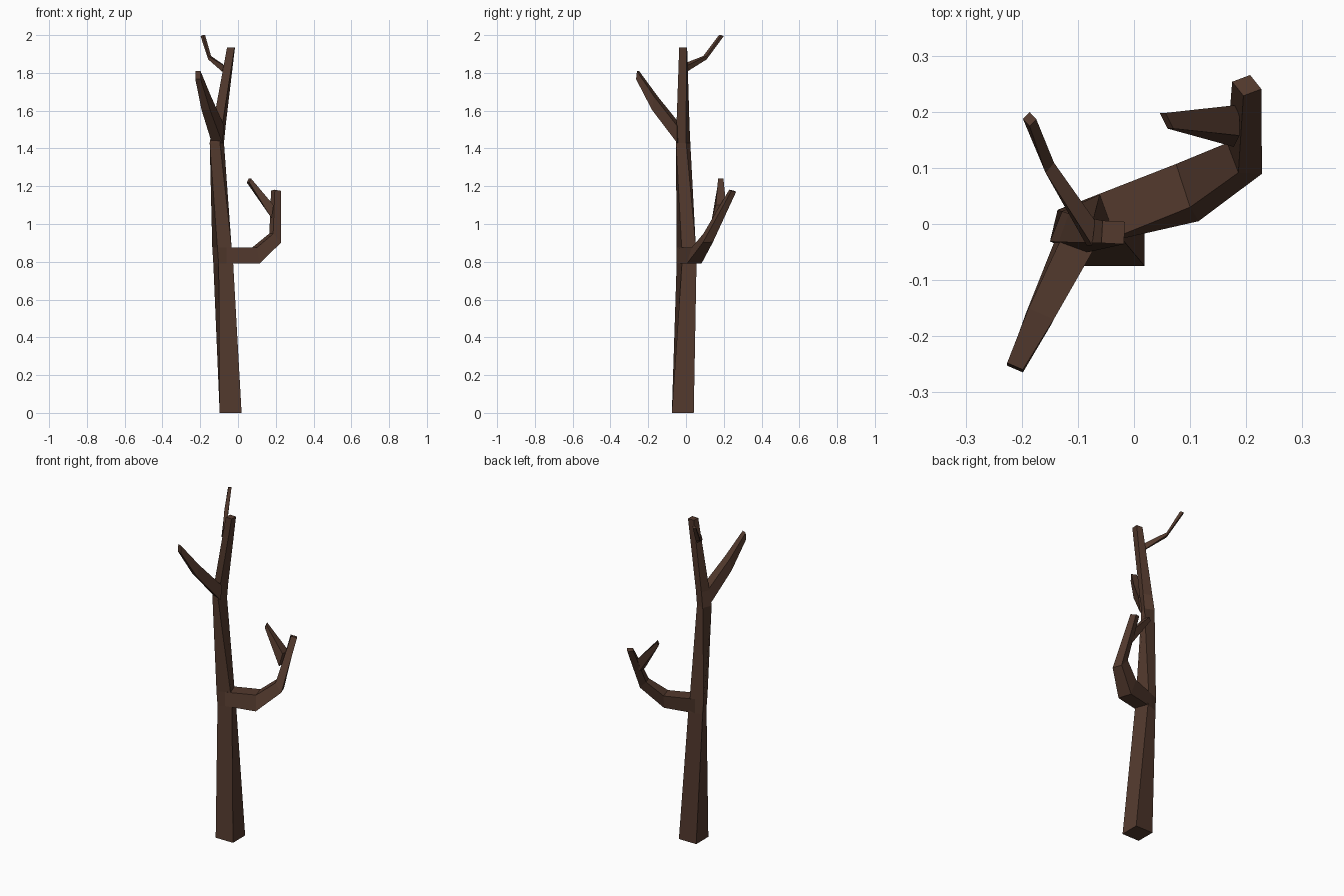
import bpy, bmesh, math
from mathutils import Vector

bark = bpy.data.materials.new("dark_brown_bark")
bark.diffuse_color = (0.087, 0.042, 0.027, 1)


def limb(name, sections):
    """Four-sided limb lofted through (centre, across, up) sections, capped at both ends."""
    bm = bmesh.new()
    rings = []
    for centre, across, up in sections:
        c, a, u = Vector(centre), Vector(across) / 2, Vector(up) / 2
        rings.append([bm.verts.new(p) for p in (c - a - u, c + a - u, c + a + u, c - a + u)])
    for low, high in zip(rings, rings[1:]):
        for i in range(4):
            j = (i + 1) % 4
            bm.faces.new((low[i], low[j], high[j], high[i]))
    bm.faces.new(rings[0][::-1])
    bm.faces.new(rings[-1])
    bmesh.ops.recalc_face_normals(bm, faces=bm.faces)
    mesh = bpy.data.meshes.new(name)
    bm.to_mesh(mesh)
    bm.free()
    mesh.materials.append(bark)
    obj = bpy.data.objects.new(name, mesh)
    bpy.context.collection.objects.link(obj)
    return obj


def level(x, y, z, size, degrees):
    """Horizontal square section turned about z."""
    c, s = size * math.cos(math.radians(degrees)), size * math.sin(math.radians(degrees))
    return (x, y, z), (c, s, 0), (-s, c, 0)


# Trunk: tapering and twisting toward each branch
limb("trunk", [
    level(-0.039, -0.017, 0.0, 0.116, 0),
    level(-0.078, 0.003, 0.79, 0.082, 20),
    level(-0.085, 0.001, 0.875, 0.080, 20),
    level(-0.112, -0.015, 1.43, 0.058, -22),
    level(-0.100, -0.016, 1.52, 0.054, -20),
    level(-0.037, -0.015, 1.935, 0.040, -3),
])

# Large branch: runs level, then bends upward
limb("large_branch", [
    ((-0.075, 0.004, 0.833), (-0.028, 0.078, 0), (0, 0, 0.085)),
    ((0.095, 0.056, 0.833), (-0.025, 0.077, 0), (-0.015, 0.025, 0.085)),
    ((0.197, 0.117, 0.926), (-0.020, 0.053, 0.002), (-0.042, 0.002, 0.046)),
    ((0.201, 0.247, 1.176), (-0.020, 0.025, -0.005), (-0.032, -0.012, 0.006)),
])

# Side shoot on the large branch
limb("side_shoot", [
    ((0.183, 0.175, 1.065), (0, 0.055, 0), (0.010, 0.020, 0.070)),
    ((0.058, 0.184, 1.23), (-0.014, 0.028, 0), (0.010, 0, 0.020)),
])

# Front branch
limb("front_branch", [
    ((-0.106, -0.036, 1.475), (0.056, -0.023, 0), (0.010, 0, 0.090)),
    ((-0.168, -0.165, 1.64), (0.045, -0.020, 0), (0.005, 0.010, 0.072)),
    ((-0.212, -0.256, 1.788), (0.028, -0.012, 0), (0, 0.005, 0.042)),
])

# Thin twig near the top
limb("top_twig", [
    ((-0.077, -0.016, 1.823), (0.005, 0.044, 0), (0.010, 0, 0.032)),
    ((-0.150, 0.100, 1.88), (0.015, 0.018, 0), (0, 0, 0.018)),
    ((-0.186, 0.187, 1.997), (0.012, 0.012, 0), (0.012, -0.013, 0.006)),
])
